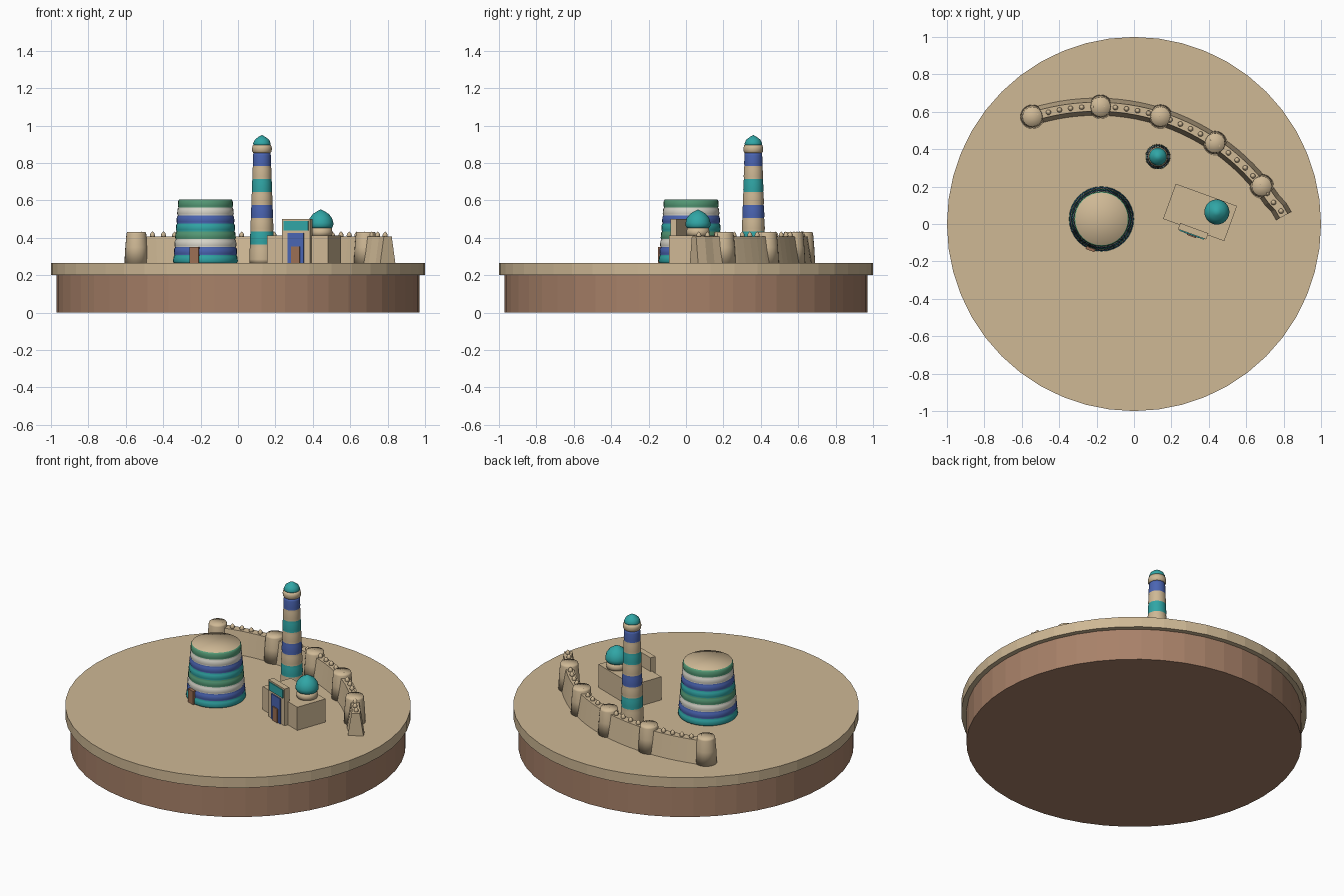
import bpy, bmesh
from math import sin, cos, pi, radians
from mathutils import Matrix, Vector

cube = bpy.data.objects.get("Cube")
if cube:
    bpy.data.objects.remove(cube, do_unlink=True)


def material(name, rgb):
    m = bpy.data.materials.new(name)
    m.use_nodes = True
    m.diffuse_color = (*rgb, 1)
    m.node_tree.nodes["Principled BSDF"].inputs["Base Color"].default_value = (*rgb, 1)
    return m


SAND = material("sand", (0.62, 0.48, 0.30))
CLAY = material("clay", (0.39, 0.22, 0.14))
TEAL = material("teal tile", (0.03, 0.38, 0.38))
BLUE = material("blue tile", (0.07, 0.13, 0.45))
GREEN = material("green tile", (0.09, 0.32, 0.18))
WHITE = material("white tile", (0.70, 0.68, 0.60))
WOOD = material("wood", (0.33, 0.16, 0.09))

GROUND = 0.265


def finish(name, bm, mats, smooth, matrix=None):
    bmesh.ops.recalc_face_normals(bm, faces=bm.faces)
    for f in bm.faces:
        f.smooth = smooth
    me = bpy.data.meshes.new(name)
    bm.to_mesh(me)
    bm.free()
    for m in mats:
        me.materials.append(m)
    ob = bpy.data.objects.new(name, me)
    if matrix:
        ob.matrix_world = matrix
    bpy.context.scene.collection.objects.link(ob)
    return ob


def lathe(name, profile, x, y, mats, slots=None, segs=32, smooth=True):
    """Revolve (radius, z) points; slots gives a material index per profile span."""
    bm = bmesh.new()
    rings = []
    for r, z in profile:
        n = segs if r > 0 else 1
        rings.append([bm.verts.new((x + r * cos(2 * pi * i / segs),
                                    y + r * sin(2 * pi * i / segs), z)) for i in range(n)])
    for s, (a, b) in enumerate(zip(rings, rings[1:])):
        for i in range(segs):
            j = (i + 1) % segs
            quad = [a[i % len(a)], a[j % len(a)], b[j % len(b)], b[i % len(b)]]
            face = bm.faces.new(list(dict.fromkeys(quad)))
            face.material_index = slots[s] if slots else 0
    if len(rings[0]) > 1:
        bm.faces.new(rings[0])
    return finish(name, bm, mats, smooth)


def banded_shaft(name, x, y, edges, r0, r1, mats, order, cap):
    """Tapered shaft of softly bulging coloured bands, closed by a flat cap."""
    profile, slots = [], []
    z0, z1 = edges[0], edges[-1]
    for k, (a, b) in enumerate(zip(edges, edges[1:])):
        for t, bulge in ((0, 0.97), (0.2, 1.0), (0.8, 1.0)):
            z = a + (b - a) * t
            profile.append(((r0 + (r1 - r0) * (z - z0) / (z1 - z0)) * bulge, z))
            slots.append(order[k % len(order)])
    profile += [(r1 * 0.97, z1), (0, z1)]
    slots.append(cap)
    return lathe(name, profile, x, y, mats, slots)


def box(name, size, center, mat, frame):
    bm = bmesh.new()
    bmesh.ops.create_cube(bm, size=1)
    bmesh.ops.scale(bm, vec=size, verts=bm.verts)
    bmesh.ops.translate(bm, vec=center, verts=bm.verts)
    return finish(name, bm, [mat], False, frame)


def standing(name, width, depth, x, y, z0, z1, mat, frame):
    return box(name, (width, depth, z1 - z0), (x, y, (z0 + z1) / 2), mat, frame)


# Round base
lathe("base_plinth", [(0.97, 0), (0.97, 0.2), (0, 0.2)], 0, 0, [CLAY], segs=48, smooth=False)
lathe("ground_disc", [(1, 0.2), (1, GROUND), (0, GROUND)], 0, 0, [SAND], segs=48, smooth=False)

# Wide truncated tower with tiled bands
TX, TY = -0.174, 0.027
banded_shaft("wide_tower", TX, TY, [GROUND + 0.0425 * i for i in range(9)], 0.174, 0.145,
             [TEAL, BLUE, WHITE, GREEN, SAND], [0, 1, 2, 3], 4)

# Shared facing direction of the doors
TURN = Matrix.Rotation(radians(-20), 4, "Z")
standing("wide_tower_door", 0.05, 0.03, 0, -0.165, GROUND, 0.35, WOOD,
         Matrix.Translation((TX, TY, 0)) @ TURN)

# Slender tower with cornice and pointed cap
MX, MY = 0.128, 0.36
banded_shaft("slender_tower", MX, MY, [GROUND] + [0.365 + 0.07 * i for i in range(8)],
             0.068, 0.047, [SAND, TEAL, BLUE], [0, 1, 0, 2], 0)
lathe("slender_tower_cornice", [(0.045, 0.853), (0.052, 0.862), (0.053, 0.88), (0.048, 0.897),
                                (0, 0.897)], MX, MY, [SAND])
lathe("slender_tower_cap", [(0.045, 0.893), (0.047, 0.905), (0.038, 0.925), (0.018, 0.94),
                            (0, 0.95)], MX, MY, [TEAL])

# Domed hall with a raised portal
HALL = Matrix.Translation((0.353, 0.062, 0)) @ TURN
standing("hall", 0.348, 0.2, 0, 0, GROUND, 0.413, SAND, HALL)
standing("portal", 0.16, 0.035, 0, -0.107, GROUND, 0.5, SAND, HALL)
standing("portal_tile_panel", 0.14, 0.008, 0, -0.126, 0.438, 0.49, TEAL, HALL)
standing("portal_niche", 0.09, 0.008, 0, -0.127, GROUND, 0.425, BLUE, HALL)
standing("portal_door", 0.05, 0.008, 0, -0.133, GROUND, 0.353, WOOD, HALL)
lathe("dome_drum", [(0.06, 0.41), (0.062, 0.43), (0.058, 0.455), (0, 0.455)], 0.443, 0.064, [SAND])
lathe("dome", [(0.057, 0.45), (0.066, 0.463), (0.067, 0.48), (0.06, 0.505), (0.042, 0.528),
               (0.02, 0.542), (0, 0.552)], 0.443, 0.064, [TEAL])

# Curved city wall with battered sides
CX, CY, R = -0.2, -0.503, 1.13
START, END = 107.7, 28.6


def on_arc(deg, offset=0):
    a = radians(deg)
    rad = R + offset + (0.01 if deg < 32 else 0)
    return CX + rad * cos(a), CY + rad * sin(a)


bm = bmesh.new()
sections = []
STEPS = 30
for i in range(STEPS + 1):
    deg = START + (END - START) * i / STEPS
    sections.append([bm.verts.new((*on_arc(deg, off), z)) for off, z in
                     ((-0.046, GROUND), (-0.024, 0.407), (0.024, 0.407), (0.046, GROUND))])
for a, b in zip(sections, sections[1:]):
    for k in range(4):
        n = (k + 1) % 4
        bm.faces.new((a[k], a[n], b[n], b[k]))
bm.faces.new(sections[0])
bm.faces.new(sections[-1])
finish("city_wall", bm, [SAND], False)

# Wall towers
for n, deg in enumerate((107.7, 88.9, 72.4, 55.9, 38.6)):
    lathe(f"wall_tower_{n + 1}", [(0.064, GROUND), (0.059, 0.35), (0.053, 0.42), (0.05, 0.43),
                                  (0, 0.43)], *on_arc(deg), [SAND], segs=24)

# Pointed battlements along the wall top
COUNT = 26
for n in range(COUNT):
    deg = START - 1.5 + (END - START + 3) * n / (COUNT - 1)
    lathe(f"battlement_{n + 1}", [(0.011, 0.403), (0.014, 0.412), (0.011, 0.423), (0, 0.434)],
          *on_arc(deg), [SAND], segs=10)
